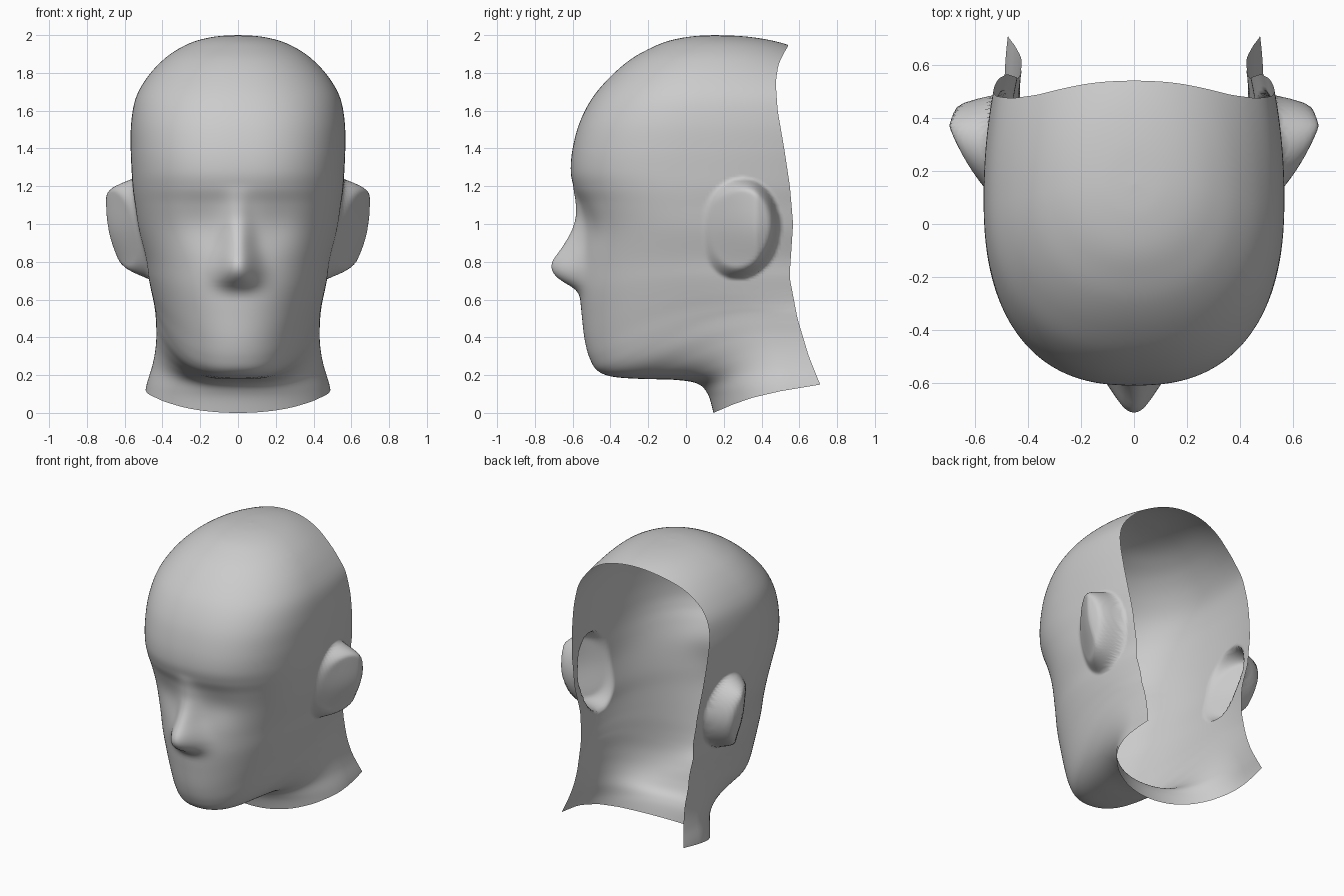
import bpy, bmesh
from math import sin, cos, pi, exp

if "Cube" in bpy.data.objects:
    bpy.data.objects.remove(bpy.data.objects["Cube"])

SEGS, SUB = 400, 7

# horizontal sections: front z, front y, half width, centre y, front exponent
RINGS = [
    (2.0, .15, .001, .15, 2), (1.993, .03, .115, .15, 2), (1.97, -.09, .22, .15, 2.05),
    (1.93, -.19, .31, .14, 2.1), (1.87, -.295, .395, .12, 2.15), (1.78, -.4, .478, .1, 2.2),
    (1.67, -.494, .54, .1, 2.3), (1.54, -.562, .565, .1, 2.4), (1.4, -.6, .568, .1, 2.45),
    (1.28, -.61, .563, .1, 2.45), (1.19, -.593, .557, .1, 2.4), (1.1, -.562, .545, .1, 2.35),
    (.97, -.545, .525, .12, 2.25), (.8, -.555, .488, .15, 2.2), (.65, -.562, .474, .2, 2.15),
    (.5, -.55, .458, .25, 2.1), (.38, -.535, .447, .3, 2.05), (.29, -.51, .441, .35, 2.05),
    (.225, -.47, .437, .4, 2.05), (.192, -.39, .434, .43, 2.05), (.18, -.24, .432, .46, 2),
    (.175, -.06, .438, .5, 2), (.155, .06, .455, .53, 2), (.1, .115, .487, .55, 2),
    (0, .145, .505, .56, 2), (-.1, .16, .51, .56, 2)]
# how far each section climbs towards the sides (jaw line)
LIFT = [(0, 0), (.1, .035), (.155, .09), (.175, .155), (.18, .23), (.192, .285),
        (.225, .3), (.29, .265), (.38, .21), (.5, .14), (.65, .07), (.85, 0)]
# opening behind the head (z, y) and neck rim (y, z)
BACK = [(.0, .8), (.15, .71), (.3, .65), (.5, .59), (.72, .548), (1.0, .567), (1.2, .55),
        (1.4, .52), (1.6, .485), (1.75, .475), (1.84, .488), (1.9, .515), (1.94, .54), (2, .56)]
NECK = [(.145, 0), (.25, .045), (.35, .08), (.5, .115), (.71, .15)]
# nose: z, projection, width
NOSE_H = [(.62, 0), (.66, .025), (.7, .105), (.75, .155), (.8, .157), (.87, .11),
          (.95, .067), (1.03, .035), (1.12, .018), (1.2, 0)]
NOSE_W = [(.65, .11), (.76, .105), (.9, .08), (1.1, .065)]


def lerp(table, v):
    if v <= table[0][0]:
        return table[0][1]
    for (a, p), (b, q) in zip(table, table[1:]):
        if v <= b:
            return p + (q - p) * (v - a) / (b - a)
    return table[-1][1]


def smooth(v):
    v = max(0, min(1, v))
    return v * v * (3 - 2 * v)


def soft(table, v, r=.03):
    return sum(lerp(table, v + r * k) for k in (-1, -.5, 0, .5, 1)) / 5


def spline(rows, sub):
    out = []
    for i in range(len(rows) - 1):
        p = [rows[max(0, min(len(rows) - 1, i + k))] for k in (-1, 0, 1, 2)]
        for s in range(sub):
            t = s / sub
            out.append([.5 * (2 * b + (c - a) * t + (2 * a - 5 * b + 4 * c - d) * t * t
                              + (3 * b - a - 3 * c + d) * t ** 3) for a, b, c, d in zip(*p)])
    return out + [list(rows[-1])]


def section(z, front, w, c, n, lift):
    k = 1.4 + .6 * smooth((2 - z) / .35)
    pts = []
    for i in range(SEGS):
        t = 2 * pi * i / SEGS
        s, co = sin(t), cos(t)
        e = 2 / n if co > 0 else 1
        x = w * abs(s) ** e * (1 if s >= 0 else -1)
        y = c - (c - front) * co ** e if co > 0 else c - k * w * co
        pts.append(sculpt(x, y, z + lift * (abs(s) ** 3 if co > 0 else 1)))
    return pts


def sculpt(x, y, z):
    # nose and eye sockets
    if y < -.2:
        h = soft(NOSE_H, z, .02)
        base = y
        y -= h * exp(-abs(x / lerp(NOSE_W, z)) ** 2.2)
        y += .018 * smooth((-.25 - base) / .1) * exp(
            -((abs(x) - .2) / .12) ** 2 - ((z - 1.0) / .13) ** 2)
    # ears, flaring outwards towards the rear
    if abs(x) > .3 and 0 < y < .6:
        yc = .285 + .06 * (z - .97)
        e = ((y - yc) / .21) ** 2 + ((z - .975) / .268) ** 2
        m = smooth((1 - e) / .45) ** .6 * (1 - .2 * e)
        d = m * .183 * min(1, max(0, (y - .09) / .28))
        x += d if x > 0 else -d
    return x, y, z


# head shell
bm = bmesh.new()
rows = [r + (lerp(LIFT, r[0]),) for r in RINGS]
rings = [[bm.verts.new(p) for p in section(*r)] for r in spline(rows, SUB)]
for a, b in zip(rings, rings[1:]):
    for i in range(SEGS):
        j = (i + 1) % SEGS
        bm.faces.new((a[i], b[i], b[j], a[j]))
bm.faces.new(rings[0])


def trim(axis, curve, src, normal):
    # straighten the rim curve, slice, then bend it back
    for v in bm.verts:
        v.co[axis] -= curve(v.co[src])
    bmesh.ops.bisect_plane(bm, geom=bm.verts[:] + bm.edges[:] + bm.faces[:], dist=1e-5,
                           plane_co=(0, 0, 0), plane_no=normal, clear_outer=True)
    for v in bm.verts:
        v.co[axis] += curve(v.co[src])


trim(1, lambda z: soft(BACK, z, .02), 2, (0, 1, 0))
trim(2, lambda y: lerp(NECK, y), 1, (0, 0, -1))
bmesh.ops.recalc_face_normals(bm, faces=bm.faces[:])
top = max(bm.faces, key=lambda f: f.calc_center_median().z)
if top.normal.z < 0:
    bmesh.ops.reverse_faces(bm, faces=bm.faces[:])
for f in bm.faces:
    f.smooth = True
me = bpy.data.meshes.new("head_shell")
bm.to_mesh(me)
bm.free()
bpy.context.collection.objects.link(bpy.data.objects.new("head_shell", me))
